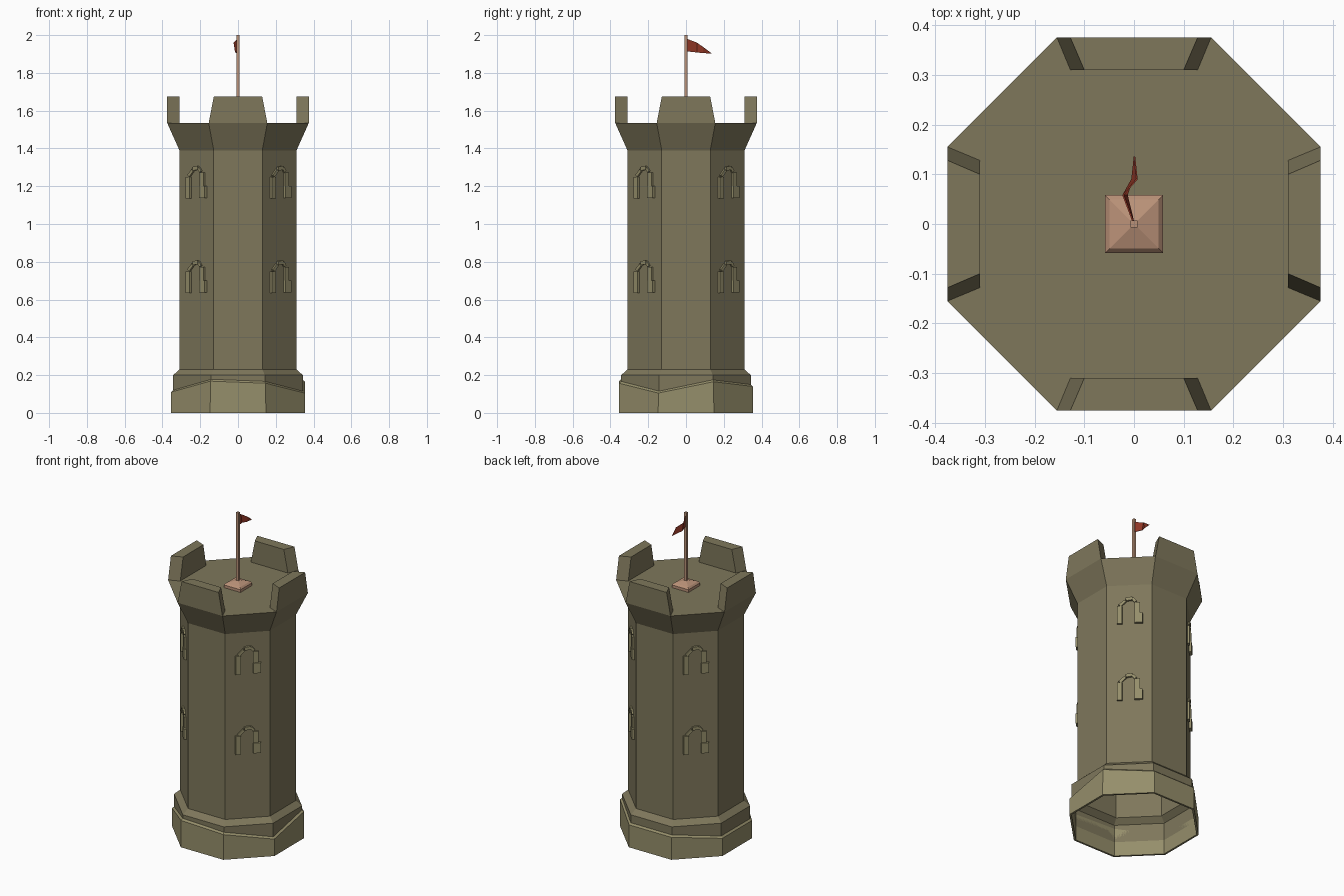
import bpy, bmesh, math
from mathutils import Matrix, Vector

if "Cube" in bpy.data.objects:
    bpy.data.objects.remove(bpy.data.objects["Cube"])


def material(name, rgb):
    m = bpy.data.materials.new(name)
    m.diffuse_color = (*rgb, 1)
    m.use_nodes = True
    m.node_tree.nodes["Principled BSDF"].inputs["Base Color"].default_value = m.diffuse_color
    return m


STONE = material("stone", (0.21, 0.185, 0.105))
TRIM = material("trim_stone", (0.30, 0.27, 0.145))
WOOD = material("wood", (0.50, 0.29, 0.19))
CLOTH = material("red_cloth", (0.30, 0.04, 0.02))


def make(name, verts, faces, mat, recalc=True):
    me = bpy.data.meshes.new(name)
    me.from_pydata(verts, [], faces)
    if recalc:
        bm = bmesh.new()
        bm.from_mesh(me)
        bmesh.ops.recalc_face_normals(bm, faces=bm.faces)
        bm.to_mesh(me)
        bm.free()
    me.materials.append(mat)
    ob = bpy.data.objects.new(name, me)
    bpy.context.collection.objects.link(ob)
    return ob


def ring(n, apothem, z):
    """Polygon with flat sides facing the axes; z is one height or one per corner."""
    r = apothem / math.cos(math.pi / n)
    zs = z if isinstance(z, list) else [z] * n
    return [(r * math.cos((i + 0.5) * math.tau / n),
             r * math.sin((i + 0.5) * math.tau / n), zs[i]) for i in range(n)]


def loft(name, n, profile, mat, cap_top=False, closed=False):
    verts = [v for a, z in profile for v in ring(n, a, z)]
    rows = len(profile)
    faces = []
    for r in range(rows if closed else rows - 1):
        s = (r + 1) % rows
        faces += [(r * n + i, r * n + (i + 1) % n, s * n + (i + 1) % n, s * n + i)
                  for i in range(n)]
    if cap_top:
        faces.append(tuple(range((rows - 1) * n, rows * n)))
    return make(name, verts, faces, mat, recalc=closed)


BOX_FACES = [(0, 1, 2, 3), (7, 6, 5, 4), (0, 4, 5, 1),
             (1, 5, 6, 2), (2, 6, 7, 3), (3, 7, 4, 0)]

# Hollow octagonal tower: plinth, shaft, flared head and deck
loft("tower_body", 8, [(0.343, 0.09), (0.343, 0.2), (0.31, 0.23), (0.31, 1.39),
                       (0.375, 1.535)], STONE, cap_top=True)

# Foundation ring with an uneven top edge
tops = [0.165, 0.14, 0.14, 0.11, 0.11, 0.168, 0.157, 0.105]
loft("foundation_ring", 8, [(0.355, 0.0), (0.354, tops),
                            (0.343, [t + 0.01 for t in tops]), (0.343, 0.0)],
     TRIM, closed=True)

# Four tapered battlements
for k in range(4):
    rot = Matrix.Rotation(k * math.pi / 2, 4, 'Z')
    pts = [(s * w, y, z)
           for z, wo, wi in ((1.535, 0.155, 0.128), (1.675, 0.128, 0.10))
           for s, w, y in ((-1, wo, -0.375), (1, wo, -0.375),
                           (1, wi, -0.31), (-1, wi, -0.31))]
    make(f"battlement_{k + 1}", [rot @ Vector(p) for p in pts], BOX_FACES, STONE)

# Window surrounds: each stone is (centre u, centre z, width, height, tilt, depth)
STONES = [(-0.055, 0.055, 0.033, 0.115, 0, 0.013),
          (-0.038, 0.132, 0.048, 0.017, 45, 0.011),
          (0.000, 0.158, 0.042, 0.020, 8, 0.013),
          (0.028, 0.150, 0.030, 0.016, -50, 0.010),
          (0.046, 0.100, 0.033, 0.070, 0, 0.011),
          (0.054, 0.032, 0.048, 0.064, 0, 0.015)]
for k in range(4):
    rot = Matrix.Rotation(math.pi / 4 + k * math.pi / 2, 4, 'Z')
    for level, z0 in (("lower", 0.637), ("upper", 1.137)):
        verts, faces = [], []
        for u, z, w, h, tilt, d in STONES:
            m = rot @ Matrix.Translation((u, -0.31, z0 + z)) \
                @ Matrix.Rotation(-math.radians(tilt), 4, 'Y')
            base = len(verts)
            for y, f in ((0.01, 1), (-d, 0.9)):
                verts += [m @ Vector((sx * w / 2 * f, y, sz * h / 2))
                          for sx, sz in ((-1, -1), (1, -1), (1, 1), (-1, 1))]
            faces += [tuple(base + i for i in f) for f in BOX_FACES]
        make(f"window_surround_{level}_{k + 1}", verts, faces, TRIM)

# Flagpole on a square foot
loft("flagpole", 4, [(0.058, 1.53), (0.058, 1.552), (0.049, 1.562), (0.0075, 1.575),
                     (0.0075, 2.0)], WOOD, cap_top=True)

# Waving pennant: (y, top x, top z, bottom x, bottom z)
cols = [(0.0, 0.0, 1.982, 0.0, 1.915), (0.058, -0.022, 1.96, -0.014, 1.908),
        (0.09, 0.006, 1.937, -0.004, 1.905)]
verts = [p for y, xt, zt, xb, zb in cols for p in ((xt, y, zt), (xb, y, zb))]
verts.append((0.001, 0.136, 1.903))
flag = make("pennant", verts, [(0, 1, 3, 2), (2, 3, 5, 4), (4, 5, 6)], CLOTH)
solid = flag.modifiers.new("thickness", 'SOLIDIFY')
solid.thickness = 0.003
solid.offset = 0
